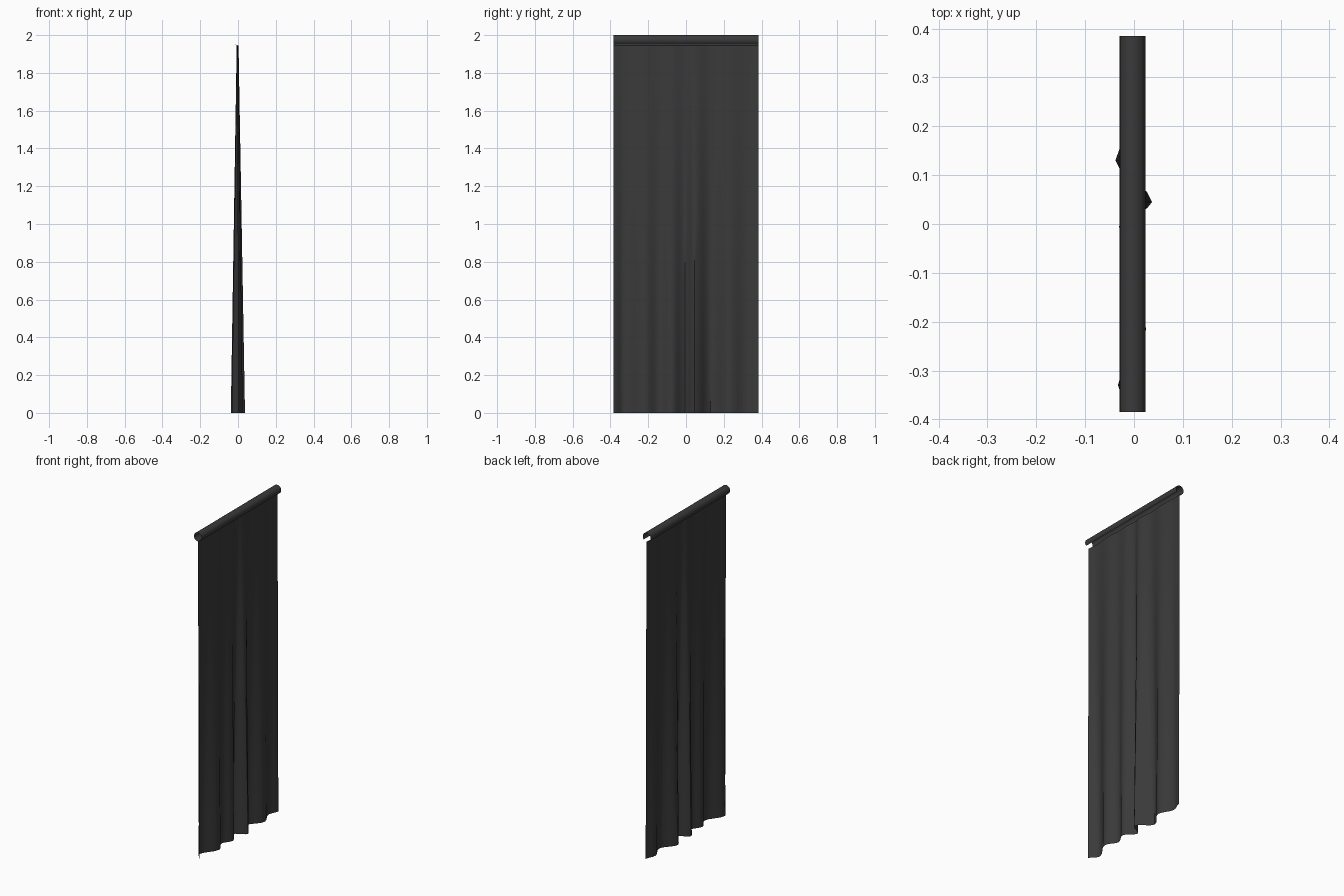
import bpy, math

if "Cube" in bpy.data.objects:
    bpy.data.objects.remove(bpy.data.objects["Cube"])

# Fold crests and valleys of the bottom hem: (y, x)
FOLDS = [(-0.385, 0.004), (-0.33, -0.033), (-0.215, 0.025), (-0.143, -0.012),
         (-0.075, 0.02), (-0.005, -0.031), (0.045, 0.037), (0.13, -0.038),
         (0.23, 0.021), (0.32, -0.016), (0.385, 0.004)]
STEPS = 4
TOP = 1.945

cloth_mat = bpy.data.materials.new("dark_cloth")
cloth_mat.diffuse_color = (0.042, 0.042, 0.042, 1)
cloth_mat.use_nodes = True
cloth_mat.node_tree.nodes["Principled BSDF"].inputs["Base Color"].default_value = cloth_mat.diffuse_color


def grid_object(name, rows, angle):
    """Skin a list of equally long point rows with quads."""
    n = len(rows[0])
    verts = [p for row in rows for p in row]
    faces = [(r * n + c, r * n + c + 1, (r + 1) * n + c + 1, (r + 1) * n + c)
             for r in range(len(rows) - 1) for c in range(n - 1)]
    mesh = bpy.data.meshes.new(name)
    mesh.from_pydata(verts, [], faces)
    mesh.materials.append(cloth_mat)
    obj = bpy.data.objects.new(name, mesh)
    bpy.context.collection.objects.link(obj)
    bpy.ops.object.select_all(action='DESELECT')
    bpy.context.view_layer.objects.active = obj
    obj.select_set(True)
    bpy.ops.object.shade_smooth_by_angle(angle=math.radians(angle))
    return obj


# Rounded wave along the hem
hem = []
for (y0, x0), (y1, x1) in zip(FOLDS, FOLDS[1:]):
    for i in range(STEPS):
        t = i / STEPS
        hem.append((y0 + (y1 - y0) * t,
                    x0 + (x1 - x0) * (0.5 - 0.5 * math.cos(math.pi * t))))
hem.append(FOLDS[-1])

# Hanging cloth: folds fade towards the top
rows = []
for k in range(9):
    t = k / 8
    rows.append([(x * (1 - 0.87 * t) - 0.002 * t, y, TOP * t) for y, x in hem])
grid_object("hanging_cloth", rows, 40)

# Rod sleeve: rolled from the cloth top around the back and over, left open below
cx, cz, r = -0.003, 1.9735, 0.0265
sleeve = [[(x * 0.13 - 0.002, y, TOP) for y, x in hem]]
for i in range(19):
    a = math.radians(242 - i * (242 + 42) / 18)
    sleeve.append([(cx + r * math.cos(a), y, cz + r * math.sin(a)) for y, _ in hem])
grid_object("rod_sleeve", sleeve, 40)
